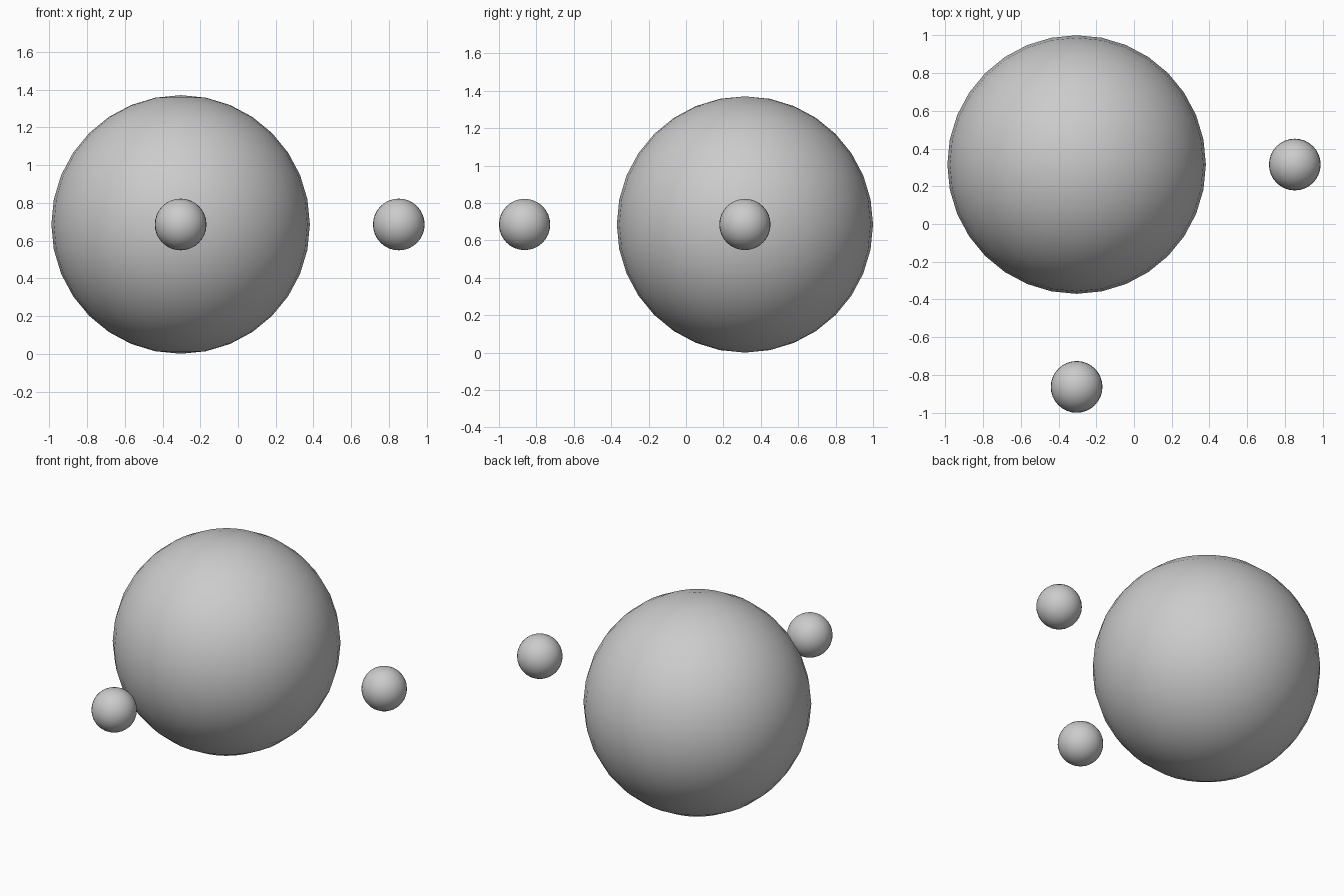
import bpy

if "Cube" in bpy.data.objects:
    bpy.data.objects.remove(bpy.data.objects["Cube"])


def ball(name, radius, location):
    bpy.ops.mesh.primitive_uv_sphere_add(
        segments=32, ring_count=16, radius=radius, location=location)
    obj = bpy.context.object
    obj.name = name
    bpy.ops.object.shade_smooth()
    return obj


R, r = 0.685, 0.137          # large and small radii
CX, CY, CZ = -0.304, 0.315, R  # centre of the large ball

# Large central ball
ball("large_ball", R, (CX, CY, CZ))

# Two small balls level with its centre, to the right and in front
ball("small_ball_right", r, (0.852, CY, CZ))
ball("small_ball_front", r, (CX, -1 + r, CZ))
